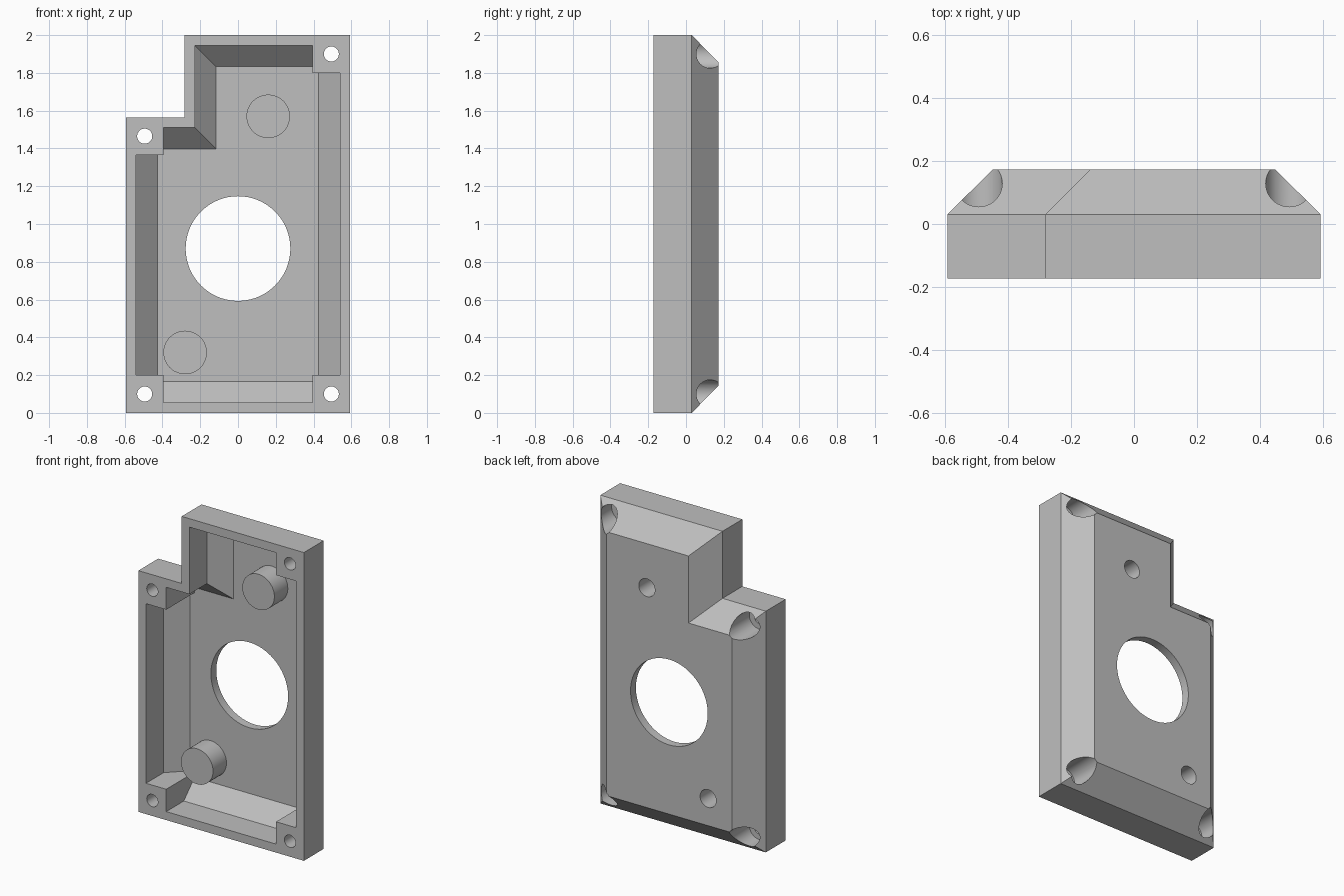
import bpy, bmesh, math
from mathutils import Matrix

if "Cube" in bpy.data.objects:
    bpy.data.objects.remove(bpy.data.objects["Cube"])

grey = bpy.data.materials.new("grey")
grey.diffuse_color = (0.52, 0.52, 0.52, 1)
grey.use_nodes = True
grey.node_tree.nodes["Principled BSDF"].inputs["Base Color"].default_value = grey.diffuse_color

# Stepped outline: x, z and the inward direction at each corner
OUTLINE = [(-.594, 0, 1, 1), (.594, 0, -1, 1), (.594, 2, -1, -1),
           (-.283, 2, 1, -1), (-.283, 1.565, 1, -1), (-.594, 1.565, 1, -1)]
FRONT, SHOULDER, BACK = -.173, .03, .173
WALL = .055


def finish(name, bm):
    bmesh.ops.recalc_face_normals(bm, faces=bm.faces)
    me = bpy.data.meshes.new(name)
    bm.to_mesh(me)
    bm.free()
    me.materials.append(grey)
    ob = bpy.data.objects.new(name, me)
    bpy.context.collection.objects.link(ob)
    return ob


def stepped_solid(name, sections):
    """Loft the outline through (inset, y) sections."""
    bm = bmesh.new()
    rings = [[bm.verts.new((x + sx * d, y, z + sz * d)) for x, z, sx, sz in OUTLINE]
             for d, y in sections]
    n = len(OUTLINE)
    for a, b in zip(rings, rings[1:]):
        for i in range(n):
            j = (i + 1) % n
            bm.faces.new((a[i], a[j], b[j], b[i]))
    bm.faces.new(rings[0])
    bm.faces.new(rings[-1])
    return finish(name, bm)


def cylinder(name, x, z, r, y0, y1, sides=48):
    bm = bmesh.new()
    m = Matrix.Translation((x, (y0 + y1) / 2, z)) @ Matrix.Rotation(math.pi / 2, 4, 'X')
    bmesh.ops.create_cone(bm, cap_ends=True, segments=sides, radius1=r, radius2=r,
                          depth=y1 - y0, matrix=m)
    return finish(name, bm)


def block(name, x, z, size):
    bm = bmesh.new()
    m = Matrix.Translation((x, 0, z)) @ Matrix.Diagonal((size, .8, size, 1))
    bmesh.ops.create_cube(bm, size=1, matrix=m)
    return finish(name, bm)


def cut(target, cutter):
    cutter.hide_render = True
    mod = target.modifiers.new("cut", 'BOOLEAN')
    mod.operation = 'DIFFERENCE'
    mod.solver = 'EXACT'
    mod.object = cutter
    bpy.context.view_layer.objects.active = target
    bpy.ops.object.modifier_apply(modifier=mod.name)
    bpy.data.objects.remove(cutter)


# Chamfered housing and the hollow that keeps an even wall thickness
housing = stepped_solid("housing_cover", [(0, FRONT), (0, SHOULDER), (.144, BACK)])
t = WALL * math.tan(math.pi / 8)
hollow = stepped_solid("hollow", [(WALL, -.3), (WALL, SHOULDER - t),
                                  (.144 + t, BACK - WALL)])

# Leave solid corner blocks and round posts standing inside the hollow
screws = [(-.494, .1), (.494, .1), (.494, 1.9), (-.494, 1.465)]
posts = [(.16, 1.57), (-.28, .32)]
for x, z in screws:
    cut(hollow, block("corner_block", x, z, .2))
for x, z in posts:
    cut(hollow, cylinder("post", x, z, .115, -.02, .3))
cut(housing, hollow)

# Screw holes with counterbores, blind post holes, central opening
for x, z in screws:
    cut(housing, cylinder("screw_hole", x, z, .04, -.4, .4, 32))
    cut(housing, cylinder("counterbore", x, z, .075, -.05, .4))
for x, z in posts:
    cut(housing, cylinder("post_hole", x, z, .058, .03, .4, 32))
cut(housing, cylinder("central_opening", 0, .87, .277, -.4, .4, 96))

bpy.ops.object.select_all(action='DESELECT')
housing.select_set(True)
bpy.context.view_layer.objects.active = housing
bpy.ops.object.shade_smooth_by_angle(angle=math.radians(30))
